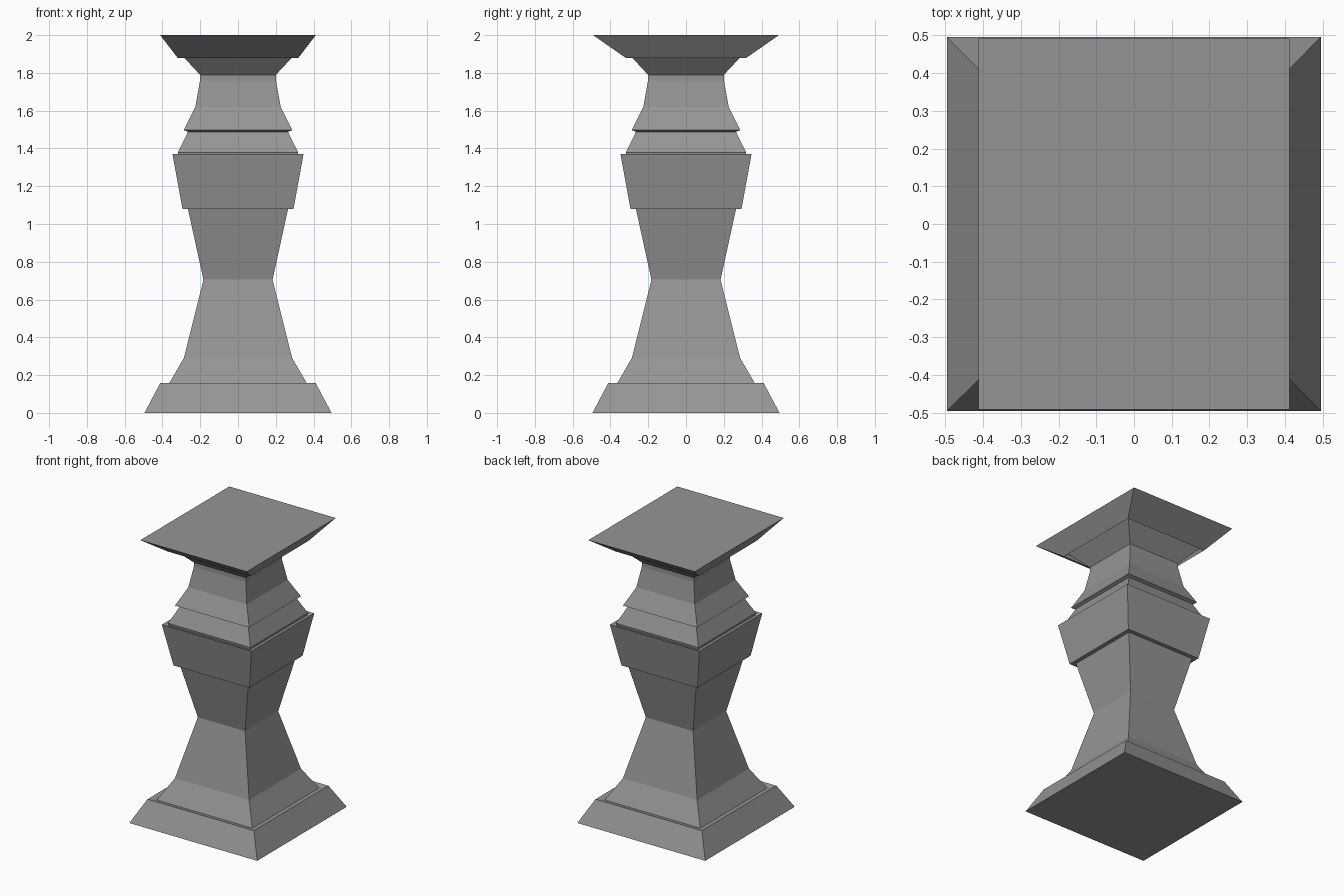
import bpy
import bmesh

if "Cube" in bpy.data.objects:
    bpy.data.objects.remove(bpy.data.objects["Cube"])

# dark stone grey
stone = bpy.data.materials.new("stone")
stone.diffuse_color = (0.3, 0.3, 0.3, 1)
stone.use_nodes = True
stone.node_tree.nodes["Principled BSDF"].inputs["Base Color"].default_value = stone.diffuse_color


def square_loft(name, rings):
    """Stack of rectangular sections (z, half_x, half_y), capped at both ends."""
    bm = bmesh.new()
    loops = []
    for z, hx, hy in rings:
        loops.append([bm.verts.new((sx * hx, sy * hy, z))
                      for sx, sy in ((-1, -1), (1, -1), (1, 1), (-1, 1))])
    for a, b in zip(loops, loops[1:]):
        for i in range(4):
            j = (i + 1) % 4
            bm.faces.new((a[i], a[j], b[j], b[i]))
    bm.faces.new(loops[0][::-1])
    bm.faces.new(loops[-1])
    mesh = bpy.data.meshes.new(name)
    bm.to_mesh(mesh)
    bm.free()
    mesh.materials.append(stone)
    obj = bpy.data.objects.new(name, mesh)
    bpy.context.collection.objects.link(obj)
    return obj


def square(*profile):
    return [(z, h, h) for z, h in profile]


# sloped foot with a slightly sunken top
square_loft("base_plinth", square((0, 0.495), (0.157, 0.412), (0.147, 0.37)))
# waisted shaft
square_loft("shaft", square((0.147, 0.37), (0.29, 0.287), (0.705, 0.183), (1.08, 0.265)))
# flared band around the middle, also sunken on top
square_loft("middle_band", square((1.08, 0.294), (1.371, 0.347), (1.362, 0.319)))
# tapered collar above the band
square_loft("collar", square((1.362, 0.316), (1.378, 0.319), (1.488, 0.265)))
# neck, flaring out again into the top slab
square_loft("neck", square((1.488, 0.265), (1.497, 0.287), (1.62, 0.226),
                           (1.76, 0.201), (1.79, 0.201), (1.905, 0.308)))
# top slab, deeper than wide, with a recessed underside
square_loft("top_slab", [(1.905, 0.308, 0.308), (1.88, 0.32, 0.32), (2.0, 0.412, 0.492)])
